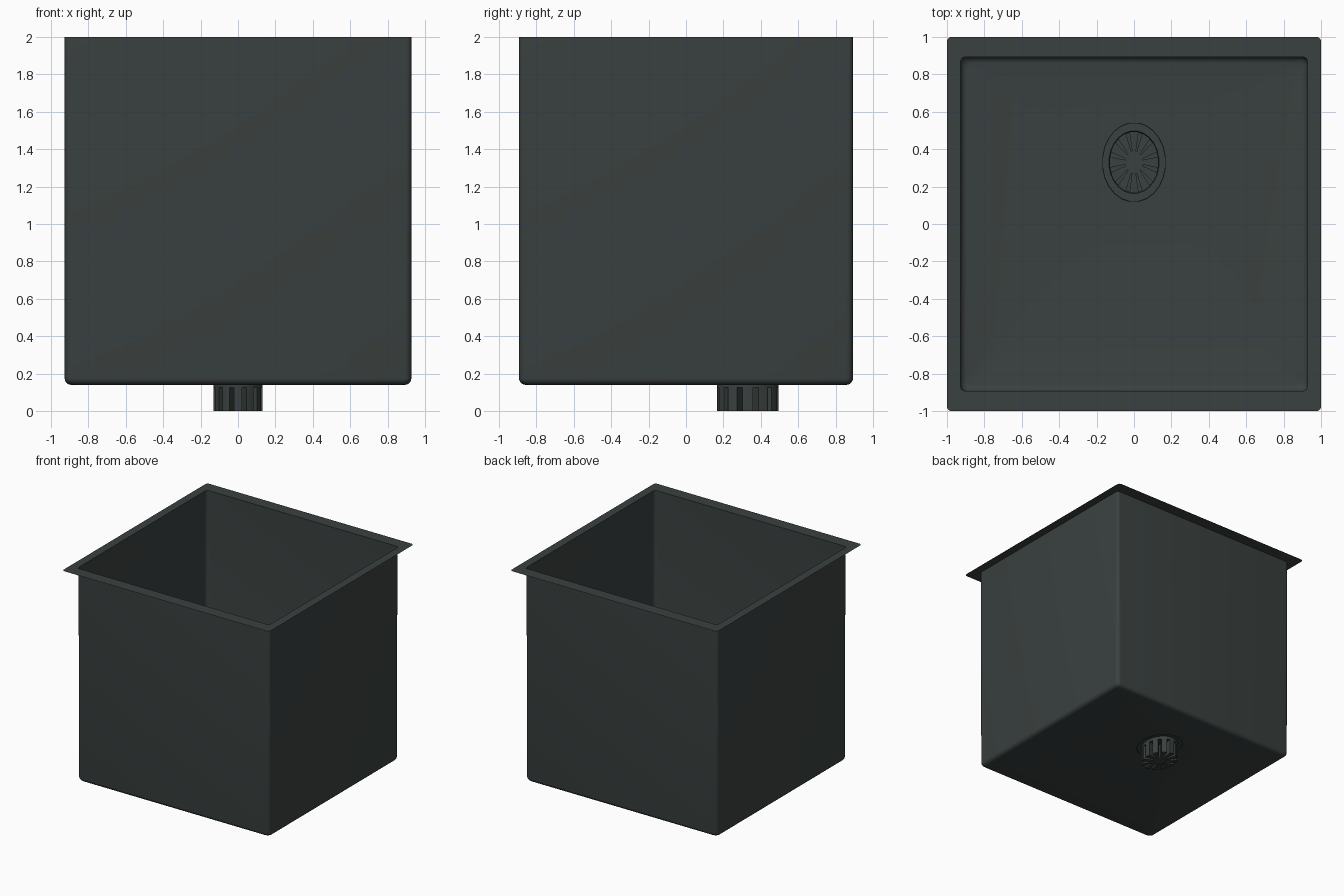
import bpy, bmesh
from math import radians, cos, sin

cube = bpy.data.objects.get("Cube")
if cube:
    bpy.data.objects.remove(cube, do_unlink=True)

steel = bpy.data.materials.new("dark_gunmetal")
steel.use_nodes = True
COLOUR = (0.042, 0.053, 0.051, 1)
steel.diffuse_color = COLOUR
steel.node_tree.nodes["Principled BSDF"].inputs["Base Color"].default_value = COLOUR

DRAIN_Y, DRAIN_RX, DRAIN_RY = 0.33, 0.132, 0.165
FLOOR = 0.14


def finish(name, bm):
    bmesh.ops.recalc_face_normals(bm, faces=bm.faces)
    mesh = bpy.data.meshes.new(name)
    bm.to_mesh(mesh)
    bm.free()
    mesh.materials.append(steel)
    obj = bpy.data.objects.new(name, mesh)
    bpy.context.collection.objects.link(obj)
    bpy.ops.object.select_all(action='DESELECT')
    obj.select_set(True)
    bpy.context.view_layer.objects.active = obj
    bpy.ops.object.shade_smooth_by_angle(angle=radians(35))
    return obj


def stitch(bm, a, b):
    n = len(a)
    for i in range(n):
        j = (i + 1) % n
        bm.faces.new((a[i], a[j], b[j], b[i]))


def rounded_rect(bm, hx, hy, z, r):
    loop = []
    for q, (sx, sy) in enumerate([(1, 1), (-1, 1), (-1, -1), (1, -1)]):
        for i in range(6):
            t = radians(90 * q + 18 * i)
            loop.append(bm.verts.new((sx * (hx - r) + r * cos(t),
                                      sy * (hy - r) + r * sin(t), z)))
    return loop


def drain_point(bm, deg, scale, z):
    t = radians(deg)
    return bm.verts.new((DRAIN_RX * scale * cos(t),
                         DRAIN_Y + DRAIN_RY * scale * sin(t), z))


# Basin: thin sheet from the rim, down the walls, round the fillet to the drain hole
bm = bmesh.new()
HX, HY, FILLET = 0.927, 0.893, 0.035
loops = [rounded_rect(bm, 1, 1, 2, 0.025), rounded_rect(bm, HX, HY, 2, 0.025)]
for i in range(6):
    t = radians(18 * i)
    inset = FILLET * (1 - cos(t))
    loops.append(rounded_rect(bm, HX - inset, HY - inset,
                              FLOOR + FILLET * (1 - sin(t)), 0.036))
loops.append([drain_point(bm, 7.5 + 15 * i, 1.29, FLOOR) for i in range(24)])
for a, b in zip(loops, loops[1:]):
    stitch(bm, a, b)
finish("basin", bm)

# Drain flange: shallow raised ring around the hole
bm = bmesh.new()
rings = [[drain_point(bm, 7.5 + 15 * i, s, z) for i in range(24)]
         for s, z in [(1.29, FLOOR), (1.28, FLOOR + 0.01),
                      (1.02, FLOOR + 0.01), (0.99, FLOOR - 0.005)]]
for a, b in zip(rings, rings[1:]):
    stitch(bm, a, b)
finish("drain_flange", bm)

# Strainer cup: pockets between twelve raised radial ridges
bm = bmesh.new()
RIDGE_TOP, HALF, CORE = 0.125, 5.5, 0.36
sectors = []
for i in range(12):
    a = 15 + 30 * i
    s = {}
    for key, deg, scale in [("A", a - HALF, 1), ("B", a - HALF, CORE),
                            ("C", a + HALF, CORE), ("D", a + HALF, 1),
                            ("E", a + 15, 1)]:
        s[key] = drain_point(bm, deg, scale, RIDGE_TOP)
        s[key.lower()] = drain_point(bm, deg, scale, 0)
    sectors.append(s)
for i, s in enumerate(sectors):
    n = sectors[(i + 1) % 12]
    bm.faces.new([s[k] for k in "ADCB"])
    for p, q in ("AB", "BC", "CD", "DE"):
        bm.faces.new((s[p], s[q], s[q.lower()], s[p.lower()]))
    bm.faces.new((s["E"], n["A"], n["a"], s["e"]))
    bm.faces.new((s["d"], s["e"], n["a"], n["b"], s["c"]))
bm.faces.new([s[k] for s in sectors for k in "bc"])
# Collar joining the cup to the flange
top = [s[k] for s in sectors for k in "ADE"]
collar = [bm.verts.new((v.co.x, v.co.y, FLOOR)) for v in top]
stitch(bm, top, collar)
for v in [v for v in bm.verts if not v.link_faces]:
    bm.verts.remove(v)
finish("strainer_cup", bm)
